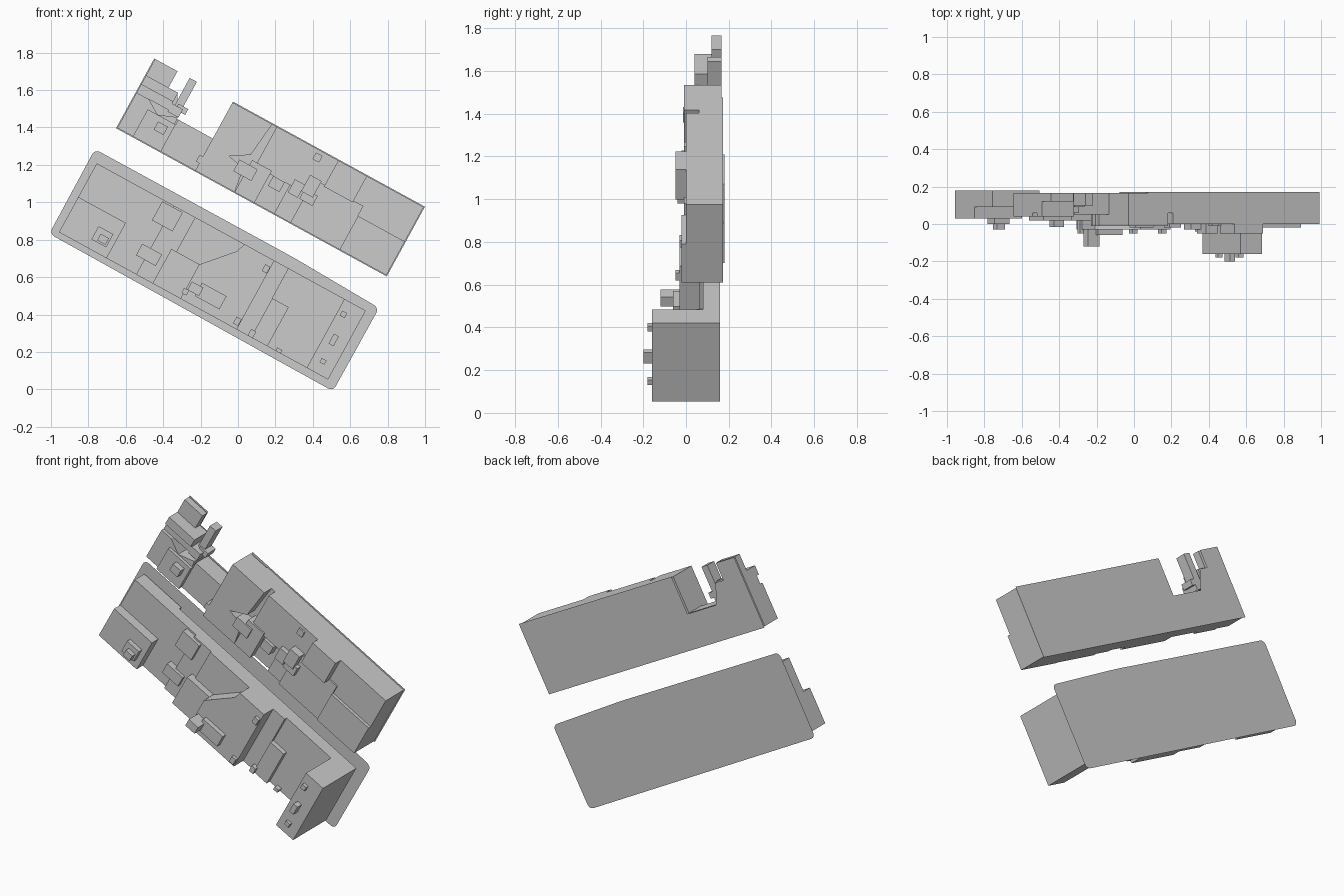
import bpy, bmesh
from math import cos, sin, radians

ANG = radians(28.7)
LOWER = (-0.957, 0.84)     # lower-left corner of each building row (x, z)
UPPER = (-0.652, 1.396)


def to_world(origin, u, v):
    """Row coordinates (along, across) to the x, z plane."""
    return (origin[0] + u * cos(ANG) + v * sin(ANG),
            origin[1] - u * sin(ANG) + v * cos(ANG))


def link(name, bm):
    bmesh.ops.recalc_face_normals(bm, faces=bm.faces)
    me = bpy.data.meshes.new(name)
    bm.to_mesh(me)
    bm.free()
    ob = bpy.data.objects.new(name, me)
    bpy.context.collection.objects.link(ob)


def sheet(name, pts, y, radius=0):
    """Flat ground sheet with optionally rounded corners."""
    bm = bmesh.new()
    bm.faces.new([bm.verts.new((x, y, z)) for x, z in pts])
    if radius:
        bmesh.ops.bevel(bm, geom=bm.verts[:], offset=radius, segments=4,
                        profile=0.5, affect='VERTICES')
    link(name, bm)


def prism(name, origin, pts, front, back):
    """Extrude a row-space outline from the front to the back."""
    bm = bmesh.new()
    face = bm.faces.new([bm.verts.new((x, front, z))
                         for x, z in (to_world(origin, u, v) for u, v in pts)])
    ext = bmesh.ops.extrude_face_region(bm, geom=[face])
    for e in ext["geom"]:
        if isinstance(e, bmesh.types.BMVert):
            e.co.y = back
    link(name, bm)


def boxes(name, origin, rows, back=None, depth=0.1):
    for i, (u0, u1, v0, v1, front) in enumerate(rows, 1):
        pts = [(u0, v0), (u1, v0), (u1, v1), (u0, v1)]
        prism(f"{name}_{i}", origin, pts, front,
              front + depth if back is None else back)


# Lower block: pavement and houses
sheet("lower_pavement", [(-1.009, 0.832), (-0.765, 1.284), (0.30, 0.703),
                         (0.754, 0.435), (0.508, -0.01)], 0.2, 0.03)
boxes("lower_left_house", LOWER, [
    (0, 0.29, 0, 0.215, 0.03),
    (0, 0.284, 0.215, 0.42, 0.09),
], back=0.18)
boxes("lower_house", LOWER, [
    (0.284, 0.47, 0, 0.42, 0.09),
    (0.47, 0.60, 0, 0.42, 0.07),
    (0.57, 0.74, 0, 0.21, 0.02),
    (0.60, 0.90, 0.2, 0.42, 0.06),
    (1.083, 1.17, 0, 0.42, 0.06),
    (1.17, 1.27, 0, 0.238, 0.05),
    (1.17, 1.51, 0.0, 0.42, 0.08),
    (1.51, 1.64, 0, 0.42, -0.16),
], back=0.16)
prism("lower_corner_house", LOWER,
      [(0.74, 0), (1.083, 0), (1.083, 0.42), (0.90, 0.42), (0.885, 0.37),
       (0.74, 0.208)], -0.03, 0.16)
boxes("lower_roof_box", LOWER, [
    (0.17, 0.26, 0.05, 0.13, -0.0),
    (0.20, 0.25, 0.06, 0.10, -0.03),
    (0.405, 0.53, 0.295, 0.41, 0.05),
    (0.42, 0.54, 0.09, 0.16, 0.05),
    (0.75, 0.82, 0.06, 0.11, -0.12),
    (0.80, 0.95, 0.05, 0.13, -0.06),
    (0.73, 0.76, 0.03, 0.06, -0.05),
    (1.05, 1.08, 0.02, 0.06, -0.05),
    (1.05, 1.08, 0.34, 0.38, -0.05),
    (1.15, 1.18, 0.0, 0.04, 0.03),
    (1.32, 1.35, 0.0, 0.02, 0.05),
    (1.555, 1.585, 0.06, 0.085, -0.18),
    (1.55, 1.58, 0.17, 0.23, -0.20),
    (1.53, 1.56, 0.33, 0.36, -0.18),
])

# Upper block: ground sheet following the open courtyard
sheet("upper_ground", [to_world(UPPER, u, v) for u, v in [
    (0, 0), (1.65, 0), (1.65, 0.425), (0.48, 0.425), (0.48, 0.2), (0.26, 0.2),
    (0.2, 0.32), (0.14, 0.32), (0.14, 0.425), (0, 0.425)]], 0.178)
boxes("upper_left_house", UPPER, [
    (0.005, 0.142, 0.32, 0.425, 0.12),
    (0.005, 0.20, 0.27, 0.325, 0.04),
    (0.005, 0.20, 0.22, 0.27, 0.06),
    (0.216, 0.26, 0.26, 0.425, 0.10),
    (0.20, 0.265, 0.21, 0.26, 0.06),
    (0.23, 0.29, 0.24, 0.275, 0.09),
    (0.10, 0.27, 0.005, 0.17, 0.02),
    (0.27, 0.48, 0.005, 0.20, 0.05),
], back=0.165)
prism("upper_gable_house", UPPER,
      [(0.005, 0.005), (0.14, 0.005), (0.27, 0.1), (0.262, 0.21), (0.16, 0.17),
       (0.08, 0.22), (0.005, 0.22)], 0.04, 0.165)
prism("upper_tower", UPPER,
      [(0.48, 0.005), (0.72, 0.005), (0.70, 0.14), (0.60, 0.16), (0.70, 0.22),
       (0.722, 0.42), (0.48, 0.42)], -0.01, 0.165)
boxes("upper_house", UPPER, [
    (0.60, 0.75, 0.10, 0.42, 0.06),
    (0.72, 0.84, 0.005, 0.20, -0.01),
    (0.75, 1.125, 0.18, 0.42, 0.0),
    (0.84, 0.96, 0.005, 0.20, 0.03),
    (0.96, 1.06, 0.005, 0.20, 0.01),
    (1.125, 1.30, 0.26, 0.42, -0.05),
    (1.06, 1.36, 0.005, 0.27, -0.01),
    (1.36, 1.645, 0.005, 0.21, -0.02),
    (1.30, 1.645, 0.2, 0.42, 0.0),
], back=0.172)
boxes("upper_roof_box", UPPER, [
    (0.18, 0.24, 0.09, 0.14, -0.015),
    (0.46, 0.49, 0.05, 0.09, -0.01),
    (0.66, 0.77, 0.10, 0.17, -0.02),
    (0.86, 0.93, 0.12, 0.18, -0.02),
    (0.97, 1.03, 0.14, 0.22, -0.03),
    (1.03, 1.10, 0.18, 0.28, -0.05),
    (1.04, 1.12, 0.14, 0.20, -0.04),
    (1.00, 1.04, 0.36, 0.40, -0.01),
])
